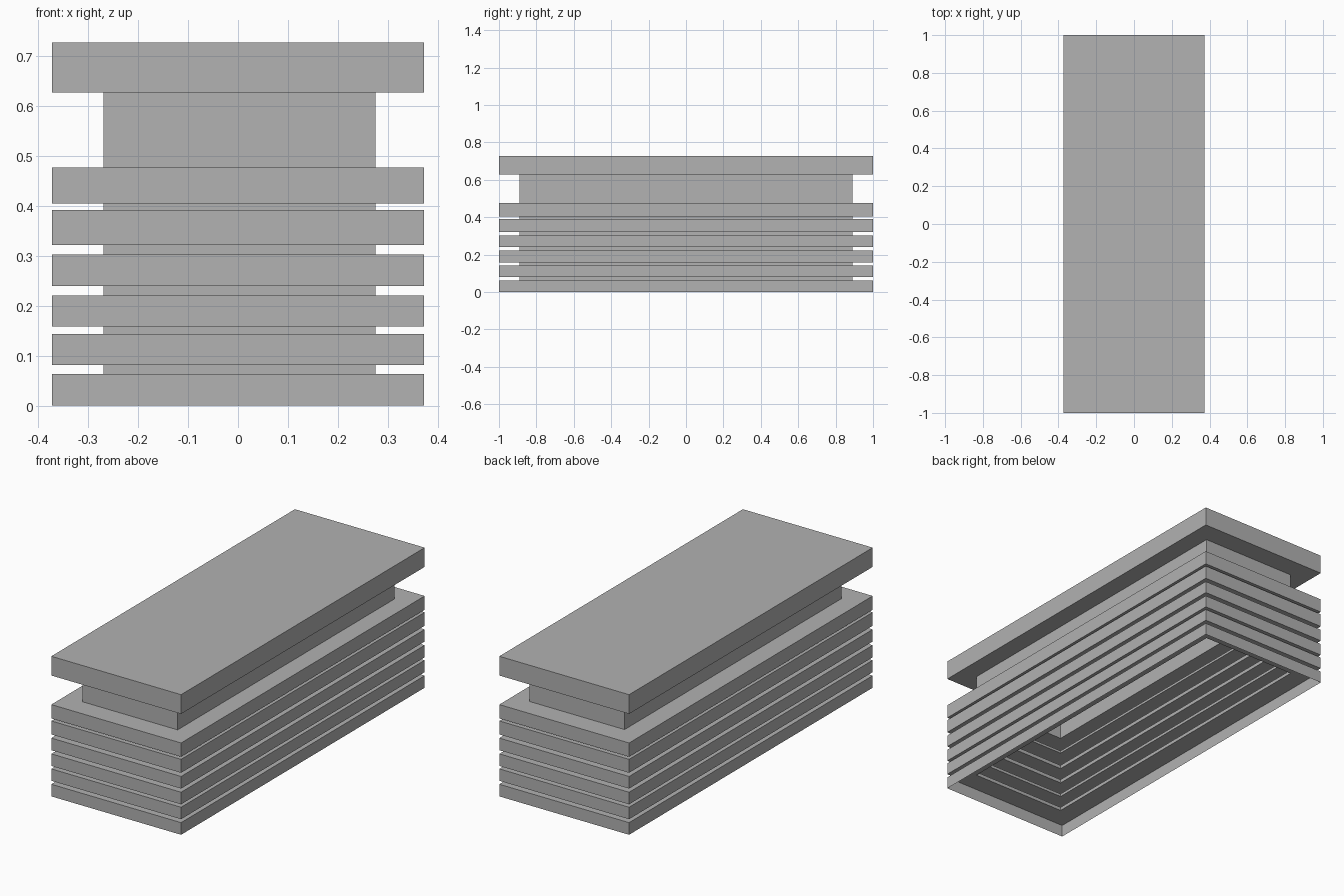
import bpy
import bmesh

cube = bpy.data.objects.get("Cube")
if cube:
    bpy.data.objects.remove(cube, do_unlink=True)

grey = bpy.data.materials.new("mid_grey")
grey.use_nodes = True
colour = (0.445, 0.445, 0.445, 1)
grey.diffuse_color = colour
grey.node_tree.nodes["Principled BSDF"].inputs["Base Color"].default_value = colour

# Plan outlines as (x min, x max, y half depth)
SLAB = (-0.373, 0.373, 1.0)
NECK = (-0.27, 0.276, 0.89)


def shell(name, rings, cap=False):
    """Join stacked rectangular outlines into a thin open shell."""
    bm = bmesh.new()
    loops = []
    for (x0, x1, y), z in rings:
        corners = ((x0, -y), (x1, -y), (x1, y), (x0, y))
        loops.append([bm.verts.new((cx, cy, z)) for cx, cy in corners])
    for low, high in zip(loops, loops[1:]):
        for i in range(4):
            j = (i + 1) % 4
            bm.faces.new((low[i], low[j], high[j], high[i]))
    if cap:
        bm.faces.new(loops[-1])
    mesh = bpy.data.meshes.new(name)
    bm.to_mesh(mesh)
    bm.free()
    mesh.materials.append(grey)
    obj = bpy.data.objects.new(name, mesh)
    bpy.context.collection.objects.link(obj)


# Bottom and top height of each slab, from the ground up
levels = [(0, 0.063), (0.081, 0.143), (0.158, 0.221), (0.24, 0.303),
          (0.322, 0.392), (0.405, 0.477), (0.628, 0.728)]

for n, (low, high) in enumerate(levels):
    first, last = n == 0, n == len(levels) - 1
    # Slab: hollow, with rims turned in to meet the necks
    rings = [(SLAB, low), (SLAB, high)]
    if not first:
        rings.insert(0, (NECK, low))
    if not last:
        rings.append((NECK, high))
    shell("top_slab" if last else f"slab_{n + 1}", rings, cap=last)
    # Neck up to the next slab
    if not last:
        shell(f"neck_{n + 1}", [(NECK, high), (NECK, levels[n + 1][0])])
